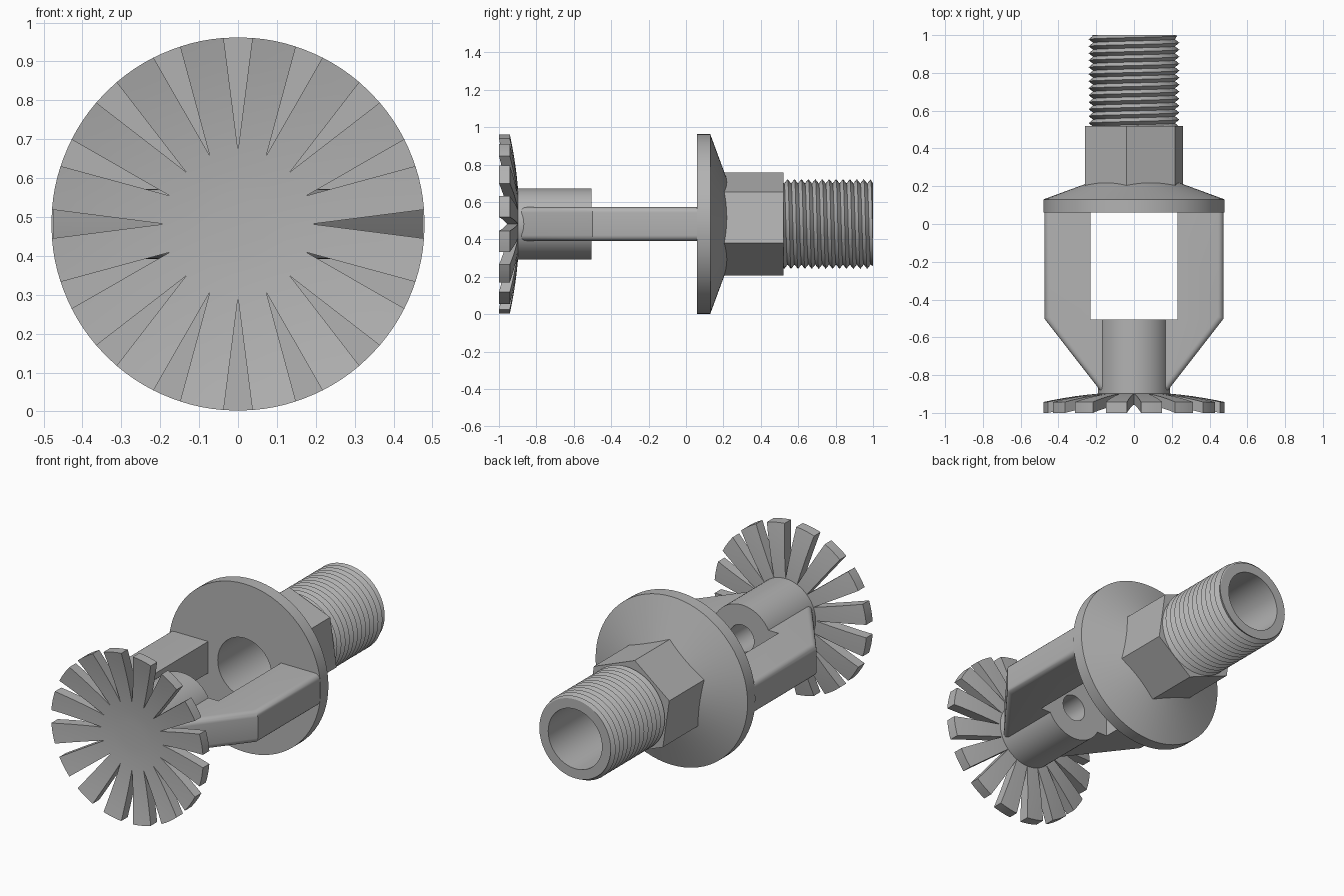
import bpy, bmesh
from math import sin, cos, pi, radians, hypot
from mathutils import Vector

if "Cube" in bpy.data.objects:
    bpy.data.objects.remove(bpy.data.objects["Cube"], do_unlink=True)

AXIS_Z = 0.482      # height of the long axis, which runs along y
RIM = 0.48          # radius of flange and deflector
BORE = 0.17
parts = []

metal = bpy.data.materials.new("grey metal")
metal.use_nodes = True
grey = (0.45, 0.45, 0.45, 1)
metal.diffuse_color = grey
metal.node_tree.nodes["Principled BSDF"].inputs["Base Color"].default_value = grey


def polar(r, a, y):
    return Vector((r * cos(a), y, AXIS_Z + r * sin(a)))


def finish(name, bm, closed=False):
    bmesh.ops.remove_doubles(bm, verts=bm.verts, dist=1e-5)
    if closed:
        bmesh.ops.recalc_face_normals(bm, faces=bm.faces)
    mesh = bpy.data.meshes.new(name)
    bm.to_mesh(mesh)
    bm.free()
    mesh.materials.append(metal)
    obj = bpy.data.objects.new(name, mesh)
    bpy.context.collection.objects.link(obj)
    parts.append(obj)
    return obj


def grid_faces(bm, rows):
    """Skin a list of equally long rows of points with quads."""
    rows = [[bm.verts.new(p) for p in row] for row in rows]
    for low, high in zip(rows, rows[1:]):
        for j in range(len(low) - 1):
            bm.faces.new((low[j], high[j], high[j + 1], low[j + 1]))


def lathe(name, profile, segments=72, closed=False):
    bm = bmesh.new()
    angles = [2 * pi * j / segments for j in range(segments + 1)]
    grid_faces(bm, [[polar(r, a, y) for a in angles] for r, y in profile])
    return finish(name, bm, closed)


# Flange with a conical back, and the bore with its end ring
lathe("flange", [(BORE, 0.06), (RIM, 0.06), (RIM, 0.13), (0.23, 0.222)])
lathe("bore", [(0.225, 1), (BORE, 1), (BORE, 0.06)])

# Hexagonal wrench section, slightly turned about the axis
bm = bmesh.new()
corners = [radians(98.3 + 60 * k) for k in range(7)]
grid_faces(bm, [[polar(r, a, y) for a in corners]
                for r, y in ((0.278, 0.19), (0.278, 0.52), (0.2, 0.52))])
finish("hex_nut", bm)

# Helical thread, chamfered where it meets the end
PITCH, TURNS, STEPS = 0.037, 16, 48
bm = bmesh.new()
rows = []
for i in range(2 * TURNS + 1):
    row = []
    for j in range(STEPS + 1):
        y = min(0.46 + PITCH * (i / 2 - j / STEPS), 1)
        r = 0.24 if i % 2 else 0.217
        row.append(polar(min(r, 0.225 + 1 - y), 2 * pi * j / STEPS, y))
    rows.append(row)
grid_faces(bm, rows)
finish("thread", bm)

# Boss with its small bore
lathe("boss", [(0.19, -0.9), (0.19, -0.505), (0.076, -0.505), (0.076, -0.93),
               (0.19, -0.9)], 64, closed=True)


# Frame arms: a flat outline, thickened, with rounded outer edges
def arm(name, side):
    outline = [(0.12, -0.505), (0.23, -0.505), (0.23, 0.07),
               (0.475, 0.07), (0.475, -0.5), (0.18, -0.88), (0.12, -0.88)]
    half = 0.09
    bm = bmesh.new()
    base = bm.faces.new([bm.verts.new((side * x, y, AXIS_Z - half))
                         for x, y in outline])
    made = bmesh.ops.extrude_face_region(bm, geom=[base])["geom"]
    top = [v for v in made if isinstance(v, bmesh.types.BMVert)]
    bmesh.ops.translate(bm, verts=top, vec=(0, 0, 2 * half))

    def is_outer(edge):
        a, b = (v.co for v in edge.verts)
        return abs(a.z - b.z) < 0.01 and min(abs(a.x), abs(b.x)) > 0.15 \
            and max(abs(a.x), abs(b.x)) > 0.4 and abs(a.y - b.y) > 0.1
    bmesh.ops.bevel(bm, geom=[e for e in bm.edges if is_outer(e)],
                    offset=0.03, segments=5, profile=0.5, affect='EDGES')
    finish(name, bm, closed=True)


arm("left_arm", 1)
arm("right_arm", -1)

# Dished deflector: sixteen teeth parted by wedge slots
TEETH, ROOT, COLS = 16, 0.19, 4
radii = [0, 0.076, 0.13, ROOT, 0.25, 0.31, 0.37, 0.43, RIM]


def dish(r, rim_y):
    return rim_y + 0.052 * (1 - (max(r, 0.076) / RIM) ** 2)


bm = bmesh.new()
for k in range(TEETH):
    middle = 2 * pi * (k + 0.5) / TEETH
    sheets = []
    for rim_y in (-1, -0.942):
        sheet = []
        for r in radii:
            gap = 0.037 * max(r - ROOT, 0) / (RIM - ROOT)
            spread = pi / TEETH - (gap / r if r else 0)
            sheet.append([polar(r, middle + spread * (2 * c / COLS - 1),
                                dish(r, rim_y)) for c in range(COLS + 1)])
        sheets.append(sheet)
        grid_faces(bm, sheet)
    front, back = sheets
    grid_faces(bm, [front[-1], back[-1]])
    start = radii.index(ROOT)
    for c in (0, COLS):
        grid_faces(bm, [[row[c] for row in sheet[start:]] for sheet in sheets])
finish("deflector", bm, closed=True)

# Smooth the round surfaces and keep the edges crisp
bpy.ops.object.select_all(action='DESELECT')
for obj in parts:
    obj.select_set(True)
bpy.context.view_layer.objects.active = parts[0]
bpy.ops.object.shade_smooth_by_angle(angle=radians(30))
